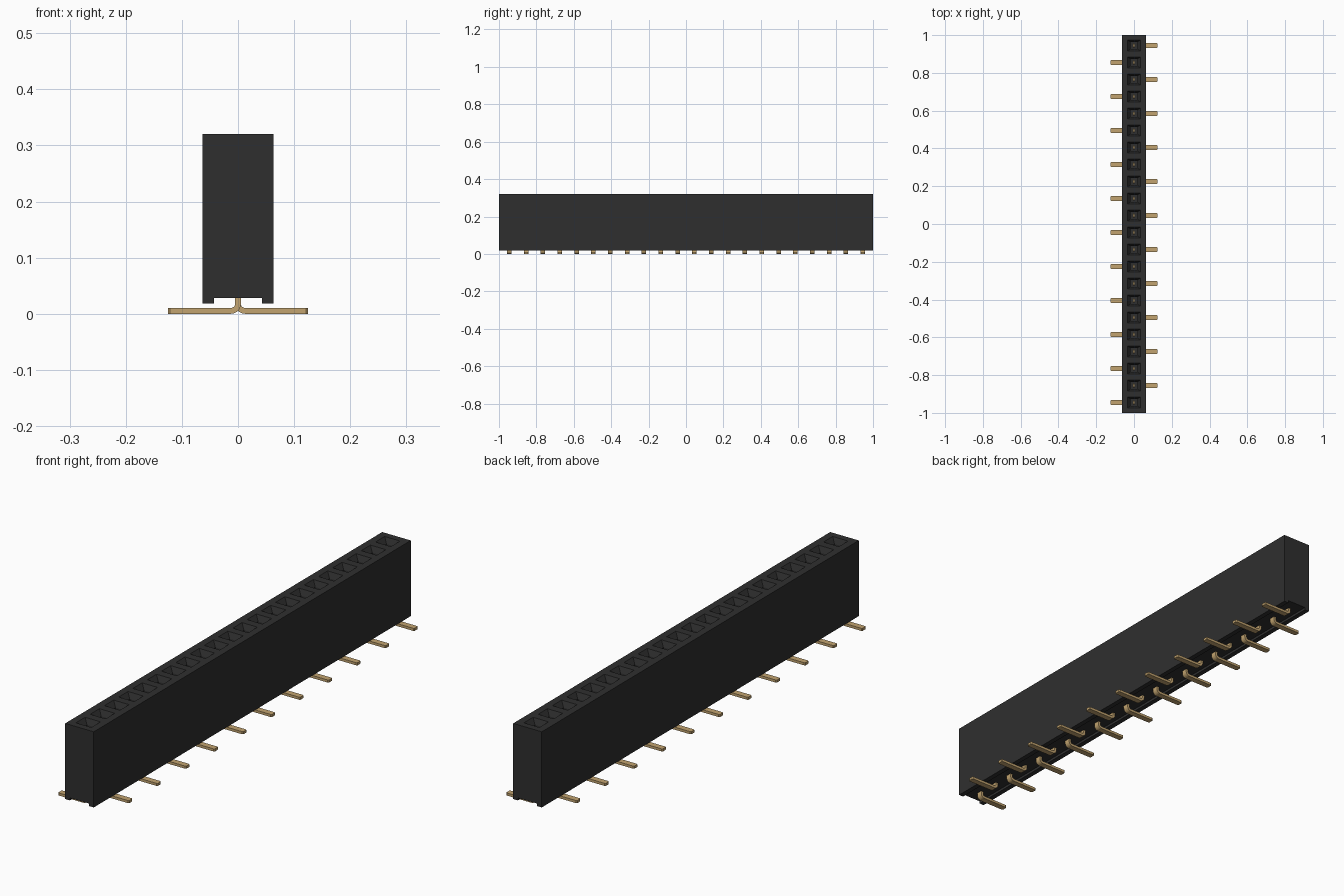
import bpy, bmesh, math

cube = bpy.data.objects.get("Cube")
if cube:
    bpy.data.objects.remove(cube, do_unlink=True)

COUNT, PITCH = 22, 0.09
HALF_X, TOP, BASE = 0.063, 0.32, 0.018
PIN_Y = [(i - (COUNT - 1) / 2) * PITCH for i in range(COUNT)]


def material(name, rgb, rough):
    m = bpy.data.materials.new(name)
    m.use_nodes = True
    m.diffuse_color = (*rgb, 1)
    bsdf = m.node_tree.nodes["Principled BSDF"]
    bsdf.inputs["Base Color"].default_value = (*rgb, 1)
    bsdf.inputs["Roughness"].default_value = rough
    return m


def finish(bm, name, mat):
    bmesh.ops.recalc_face_normals(bm, faces=bm.faces)
    me = bpy.data.meshes.new(name)
    bm.to_mesh(me)
    bm.free()
    me.materials.append(mat)
    ob = bpy.data.objects.new(name, me)
    bpy.context.collection.objects.link(ob)
    return ob


black = material("black plastic", (0.028, 0.028, 0.028), 0.7)
gold = material("gold metal", (0.54, 0.37, 0.16), 0.5)

# Housing: grooved section swept through one cell per contact
section = [(-HALF_X, TOP), (HALF_X, TOP), (HALF_X, BASE), (0.043, BASE),
           (0.043, 0.028), (-0.043, 0.028), (-0.043, BASE), (-HALF_X, BASE)]
stations = [-1.0] + [y + PITCH / 2 for y in PIN_Y[:-1]] + [1.0]
bm = bmesh.new()
rings = [[bm.verts.new((x, y, z)) for x, z in section] for y in stations]
bm.faces.new(rings[0])
bm.faces.new(rings[-1])
for a, b, y in zip(rings, rings[1:], PIN_Y):
    for k in range(1, 8):
        n = (k + 1) % 8
        bm.faces.new((a[k], a[n], b[n], b[k]))
    # Socket: rim, sloped lead-in, straight shaft and floor
    loop = [a[0], a[1], b[1], b[0]]
    for hx, hy, z in ((0.034, 0.029, TOP), (0.018, 0.018, TOP - 0.022), (0.018, 0.018, 0.06)):
        inner = [bm.verts.new((sx * hx, y + sy * hy, z))
                 for sx, sy in ((-1, -1), (1, -1), (1, 1), (-1, 1))]
        for k in range(4):
            n = (k + 1) % 4
            bm.faces.new((loop[k], loop[n], inner[n], inner[k]))
        loop = inner
    bm.faces.new(loop)
finish(bm, "housing", black)


# Contacts: flat strip bent into a foot, alternating sides
def contact(index, y, side):
    t, r, cz = 0.0052, 0.0125, 0.0177
    path = [(0, 0.25, 1, 0, 0.009), (0, cz, 1, 0, 0.012)]
    for k in range(1, 7):
        a = math.radians(15 * k)
        path.append((r - r * math.cos(a), cz - r * math.sin(a), math.cos(a), math.sin(a), 0.012))
    path += [(0.121, t, 0, 1, 0.012), (0.125, t, 0, 1, 0.009)]
    bm = bmesh.new()
    prev = None
    for x, z, nx, nz, w in path:
        ring = [bm.verts.new((side * (x + s * t * nx), y + v * w, z + s * t * nz))
                for s, v in ((-1, -1), (1, -1), (1, 1), (-1, 1))]
        if prev:
            for k in range(4):
                n = (k + 1) % 4
                bm.faces.new((prev[k], prev[n], ring[n], ring[k]))
        else:
            bm.faces.new(ring)
        prev = ring
    bm.faces.new(prev)
    finish(bm, f"contact_{index + 1}", gold)


for i, y in enumerate(PIN_Y):
    contact(i, y, -1 if i % 2 == 0 else 1)
